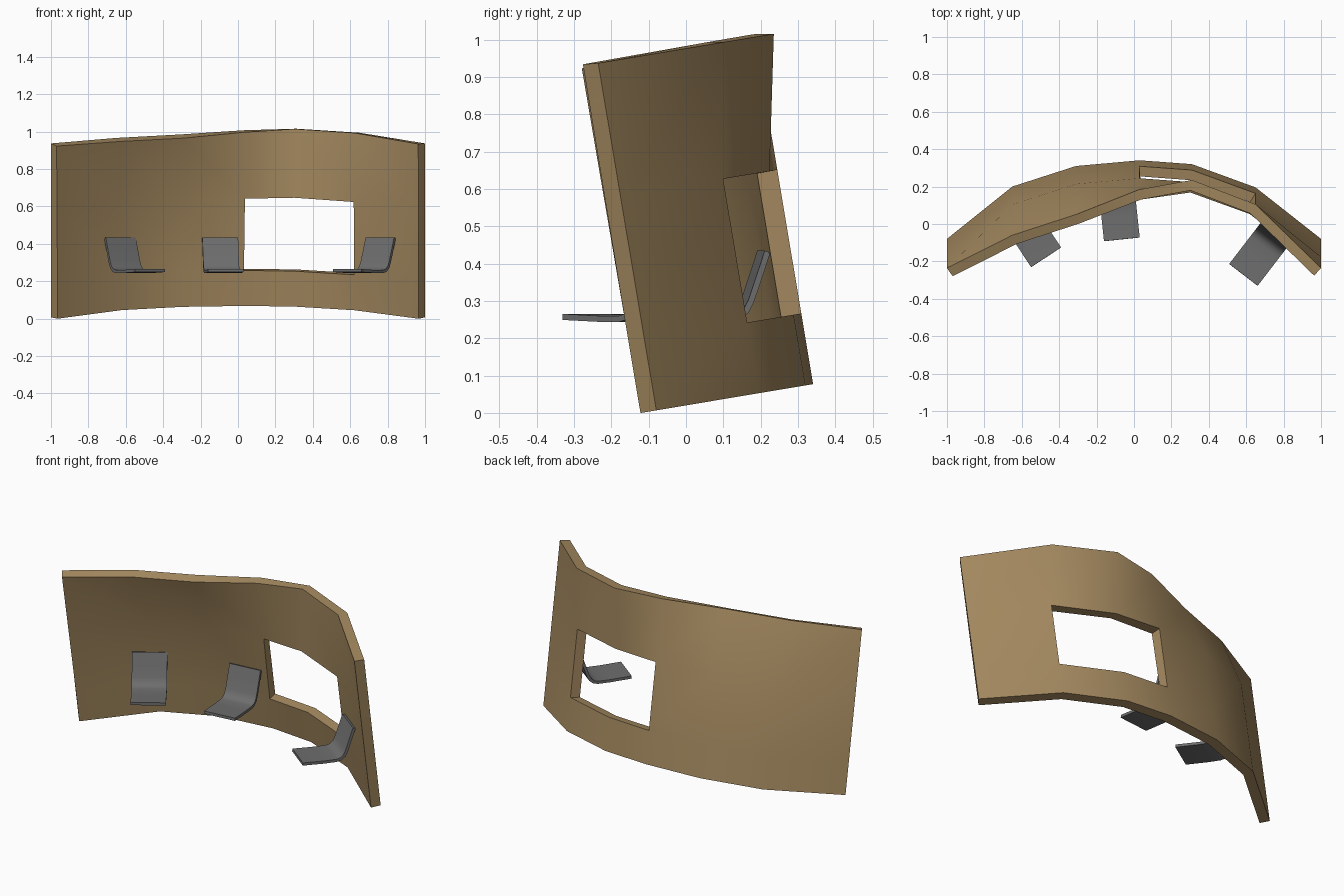
import bpy, bmesh, math
from mathutils import Matrix, Vector

if "Cube" in bpy.data.objects:
    bpy.data.objects.remove(bpy.data.objects["Cube"])

TILT = math.radians(9.5)


def material(name, rgb):
    m = bpy.data.materials.new(name)
    m.diffuse_color = (*rgb, 1)
    m.use_nodes = True
    m.node_tree.nodes["Principled BSDF"].inputs["Base Color"].default_value = m.diffuse_color
    return m


WOOD = material("tan_panel", (0.37, 0.25, 0.115))
GREY = material("grey_seat", (0.155, 0.155, 0.155))


def finish(name, bm, mat, thickness, offset, matrix):
    """Turn a sheet into a solid, smooth-shaded object."""
    me = bpy.data.meshes.new(name)
    bm.to_mesh(me)
    bm.free()
    ob = bpy.data.objects.new(name, me)
    bpy.context.collection.objects.link(ob)
    me.materials.append(mat)
    ob.matrix_world = matrix
    s = ob.modifiers.new("thickness", 'SOLIDIFY')
    s.thickness, s.offset, s.use_even_offset = thickness, offset, True
    bpy.ops.object.select_all(action='DESELECT')
    ob.select_set(True)
    bpy.context.view_layer.objects.active = ob
    bpy.ops.object.modifier_apply(modifier=s.name)
    bpy.ops.object.shade_smooth_by_angle(angle=math.radians(30))
    return ob


def sheet(rows, skip=()):
    """Quad sheet through rows of points, leaving out the skipped cells."""
    bm = bmesh.new()
    grid = [[bm.verts.new(p) for p in row] for row in rows]
    for r in range(len(grid) - 1):
        for c in range(len(grid[0]) - 1):
            if (r, c) not in skip:
                a, b = grid[r], grid[r + 1]
                bm.faces.new((a[c + 1], a[c], b[c], b[c + 1]))
    return bm


# Curved wall: outer curve, skewed along the top row, with a window opening
xs = [-1, -0.65, -0.31, 0.03, 0.31, 0.65, 1]
low = [0.041, 0.325, 0.436, 0.467, 0.446, 0.32, 0.041]
top = [0.041, 0.219, 0.331, 0.467, 0.518, 0.386, 0.041]
levels = [(0, low), (0.192, low), (0.582, low), (0.943, top)]
wall_rows = [[(x, u, v) for x, u in zip(xs, curve)] for v, curve in levels]
finish("curved_wall", sheet(wall_rows, {(1, 3), (1, 4)}), WOOD, 0.055, -1,
       Matrix.Translation((0, -0.12, 0)) @ Matrix.Rotation(TILT, 4, 'X'))

# Seats: bent slab profile (depth, height) swept across the width
profile = [(0, 0.257), (0.12, 0.252), (0.19, 0.252), (0.215, 0.258),
           (0.235, 0.274), (0.248, 0.30), (0.27, 0.365), (0.292, 0.432)]
HALF = 0.096
for name, x, y, turn in [("left_seat", -0.47, -0.178, 33.4),
                         ("middle_seat", -0.065, -0.082, 6),
                         ("right_seat", 0.585, -0.272, -37.5)]:
    rows = [[(-HALF, d, z), (HALF, d, z)] for d, z in profile]
    finish(name, sheet(rows), GREY, 0.016, 0,
           Matrix.Translation((x, y, 0)) @ Matrix.Rotation(math.radians(turn), 4, 'Z'))
